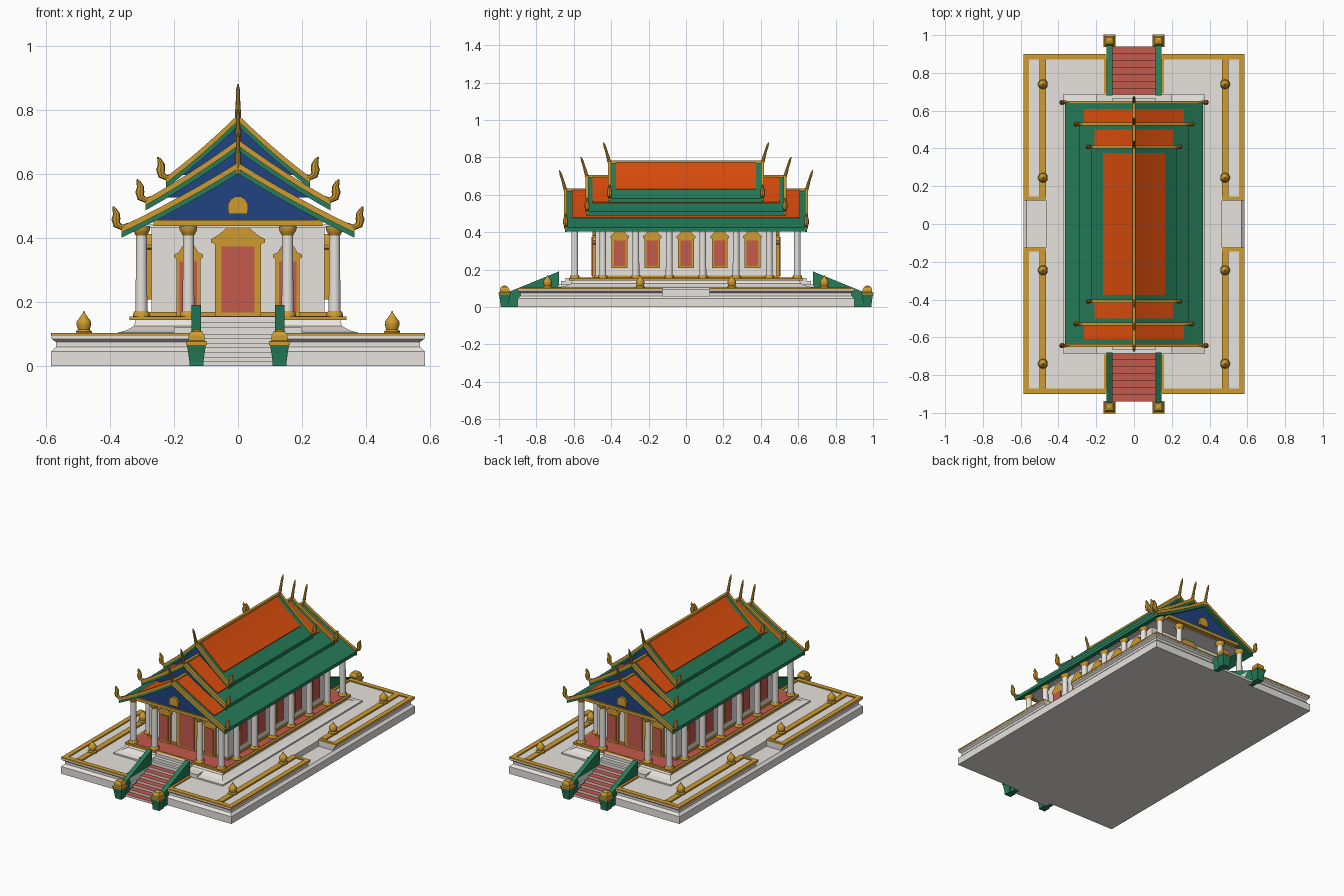
import bpy, bmesh, math
from mathutils import Vector

cube = bpy.data.objects.get("Cube")
if cube:
    bpy.data.objects.remove(cube)


def material(name, rgb):
    m = bpy.data.materials.new(name)
    m.use_nodes = True
    m.diffuse_color = (*rgb, 1)
    m.node_tree.nodes["Principled BSDF"].inputs["Base Color"].default_value = (*rgb, 1)
    return m


WHITE = material("white plaster", (0.8, 0.77, 0.73))
GOLD = material("gold", (0.62, 0.33, 0.03))
GREEN = material("green tile", (0.018, 0.2, 0.1))
ORANGE = material("orange tile", (0.72, 0.075, 0.004))
BLUE = material("gable blue", (0.015, 0.055, 0.22))
RED = material("red", (0.55, 0.1, 0.075))


def loft(bm, rings):
    """Skin closed rings of points and cap both ends."""
    vs = [[bm.verts.new(p) for p in r] for r in rings]
    n = len(vs[0])
    for a, b in zip(vs, vs[1:]):
        for i in range(n):
            bm.faces.new((a[i], a[(i + 1) % n], b[(i + 1) % n], b[i]))
    bm.faces.new(vs[0][::-1])
    bm.faces.new(vs[-1])


def finish(name, bm, mat, top=None, mirror="", smooth=False):
    """Make the object; upward faces take the top material if there is one."""
    bmesh.ops.recalc_face_normals(bm, faces=bm.faces)
    me = bpy.data.meshes.new(name)
    if top:
        for f in bm.faces:
            f.material_index = int(f.normal.z > 0.9)
    bm.to_mesh(me)
    bm.free()
    for m in (mat, top):
        if m:
            me.materials.append(m)
    ob = bpy.data.objects.new(name, me)
    bpy.context.collection.objects.link(ob)
    if mirror:
        mod = ob.modifiers.new("mirror", "MIRROR")
        mod.use_axis = ["X" in mirror, "Y" in mirror, False]
        mod.use_mirror_merge = False
    bpy.context.view_layer.objects.active = ob
    if smooth:
        ob.select_set(True)
        bpy.ops.object.shade_smooth_by_angle(angle=math.radians(40))
        ob.select_set(False)
    return ob


def rect(x0, x1, y0, y1, z):
    return [(x0, y0, z), (x1, y0, z), (x1, y1, z), (x0, y1, z)]


def boxes(name, mat, items, **kw):
    bm = bmesh.new()
    for x0, x1, y0, y1, z0, z1 in items:
        loft(bm, [rect(x0, x1, y0, y1, z0), rect(x0, x1, y0, y1, z1)])
    return finish(name, bm, mat, **kw)


def tiers(name, mat, rings, **kw):
    bm = bmesh.new()
    loft(bm, [rect(-x, x, -y, y, z) for x, y, z in rings])
    return finish(name, bm, mat, **kw)


def lathe(name, mat, profile, places, seg=16, **kw):
    bm = bmesh.new()
    for px, py in places:
        loft(bm, [[(px + r * math.cos(math.tau * (i + 0.5) / seg),
                    py + r * math.sin(math.tau * (i + 0.5) / seg), z)
                   for i in range(seg)] for r, z in profile])
    return finish(name, bm, mat, smooth=seg > 4, **kw)


def tube(name, mat, path, **kw):
    """Tapering horn through (x, y, z, radius) points."""
    bm, rings = bmesh.new(), []
    pts = [Vector(p[:3]) for p in path]
    for i, p in enumerate(pts):
        q = (pts[min(i + 1, len(pts) - 1)] - pts[max(i - 1, 0)]).to_track_quat("Z", "Y")
        rings.append([p + q @ Vector((math.cos(a), math.sin(a), 0)) * path[i][3]
                      for a in (math.tau * k / 8 for k in range(8))])
    loft(bm, rings)
    return finish(name, bm, mat, smooth=True, **kw)


def prism(name, mat, outline, a, b, axis="Y", **kw):
    """Extrude an outline (u, z) along the axis from a to b."""
    bm = bmesh.new()
    put = (lambda u, z, d: (u, d, z)) if axis == "Y" else (lambda u, z, d: (d, u, z))
    loft(bm, [[put(u, z, d) for u, z in outline] for d in (a, b)])
    return finish(name, bm, mat, **kw)


# Platform with moulded edge, cut for the stairs and the side recesses
platform = tiers("platform", WHITE, [
    (0.585, 0.9, 0), (0.585, 0.9, 0.045), (0.577, 0.892, 0.052), (0.57, 0.885, 0.06),
    (0.57, 0.885, 0.075), (0.583, 0.898, 0.085), (0.583, 0.898, 0.096)])
cutter = boxes("platform_cutter", WHITE, [
    (-0.115, 0.115, -1, -0.68, 0.004, 0.2), (-0.115, 0.115, 0.68, 1, 0.004, 0.2),
    (-0.7, -0.465, -0.125, 0.125, 0.06, 0.2), (0.465, 0.7, -0.125, 0.125, 0.06, 0.2)])
cutter.hide_render = True
cut = platform.modifiers.new("cut", "BOOLEAN")
cut.operation, cut.solver, cut.object = "DIFFERENCE", "EXACT", cutter
bpy.context.view_layer.objects.active = platform
bpy.ops.object.modifier_apply(modifier="cut")
bpy.data.objects.remove(cutter)

boxes("platform_trim", GOLD, [
    (0.14, 0.585, 0.87, 0.9, 0.094, 0.103), (0.555, 0.585, 0.145, 0.87, 0.094, 0.103),
    (0.465, 0.5, 0.145, 0.87, 0.094, 0.105), (0.465, 0.585, 0.125, 0.145, 0.094, 0.103),
    (0.145, 0.16, 0.69, 0.87, 0.094, 0.103)], mirror="XY")
lathe("terrace_finials", GOLD, [
    (0.026, 0.1), (0.026, 0.108), (0.019, 0.114), (0.024, 0.13), (0.023, 0.14),
    (0.013, 0.152), (0.005, 0.163), (0.001, 0.172)],
    [(0.482, 0.74), (0.482, 0.245)], seg=12, mirror="XY")

# Stairs with sloping rails and end posts
STEPS = 7
rise, run = 0.1 / STEPS, 0.26 / STEPS
boxes("stairs", WHITE, [(-0.115, 0.115, 0.68, 0.94 - i * run, i * rise, (i + 1) * rise)
                        for i in range(STEPS)], top=RED, mirror="Y")
prism("stair_rail", GREEN, [(0.95, 0), (0.95, 0.08), (0.68, 0.19), (0.68, 0.08), (0.9, 0)],
      0.115, 0.145, axis="X", mirror="XY")
lathe("stair_post", GREEN, [(0.031, 0), (0.031, 0.012), (0.036, 0.04), (0.042, 0.066)],
      [(0.13, 0.97)], seg=4, mirror="XY")
lathe("stair_post_cap", GOLD, [(0.046, 0.066), (0.046, 0.076), (0.036, 0.08), (0.036, 0.095),
                               (0.025, 0.108), (0.006, 0.114)],
      [(0.13, 0.97)], seg=4, mirror="XY")

# Raised temple base
tiers("temple_base", WHITE, [
    (0.375, 0.685, 0.095), (0.375, 0.685, 0.105), (0.35, 0.65, 0.111), (0.325, 0.615, 0.125),
    (0.32, 0.605, 0.145)])
tiers("base_trim", GOLD, [(0.34, 0.625, 0.143), (0.34, 0.625, 0.155)])
boxes("temple_floor", RED, [(-0.325, 0.325, -0.61, 0.61, 0.15, 0.157)])
boxes("upper_steps", WHITE, [(-0.2, 0.2, 0.6, 0.685, 0.1, 0.12),
                             (-0.115, 0.115, 0.6, 0.668, 0.12, 0.138),
                             (-0.115, 0.115, 0.6, 0.645, 0.138, 0.155)], mirror="Y")

# Hall, ceiling and beams
boxes("hall_walls", WHITE, [(-0.27, 0.27, -0.485, 0.485, 0.155, 0.435)])
boxes("hall_plinth", GOLD, [(-0.278, 0.278, -0.493, 0.493, 0.155, 0.168)])
boxes("ceiling", WHITE, [(-0.3, 0.3, -0.6, 0.6, 0.432, 0.442)])
boxes("gable_beam", GOLD, [(-0.265, 0.265, 0.59, 0.632, 0.438, 0.457)], mirror="Y")

# Columns around the hall
places = [(0.302, y) for y in (0.09, 0.268, 0.445, 0.595)] + [(0.155, 0.595)]
lathe("columns", WHITE, [(0.019, 0.155), (0.017, 0.43)], places, mirror="XY")
lathe("column_bases", GOLD, [(0.027, 0.155), (0.027, 0.163), (0.021, 0.172)], places, mirror="XY")
lathe("column_capitals", GOLD, [(0.018, 0.408), (0.022, 0.415), (0.028, 0.426), (0.028, 0.436)],
      places, mirror="XY")


def opening(name, axis, u, wall, w, z0, z1, ztop, mirror):
    """Gold surround with a pointed crown, and a red panel."""
    half = [(w, z0), (w, z1), (w * 1.18, z1 + 0.004), (w * 1.18, z1 + 0.014),
            (w * 0.8, ztop - 0.02), (w * 0.5, ztop)]
    outline = [(u + a, z) for a, z in half] + [(u - a, z) for a, z in half[::-1]]
    prism(name + "_frame", GOLD, outline, wall - 0.005, wall + 0.015, axis, mirror=mirror)
    i = w * 0.72
    panel = [(u - i, z0 + 0.012), (u + i, z0 + 0.012), (u + i, z1 - 0.008), (u - i, z1 - 0.008)]
    prism(name + "_panel", RED, panel, wall + 0.012, wall + 0.019, axis, mirror=mirror)


for y in (0, 0.18, 0.355):
    opening("side_window", "X", y, 0.27, 0.042, 0.208, 0.365, 0.412, "XY" if y else "X")
opening("main_door", "Y", 0, 0.485, 0.072, 0.155, 0.382, 0.432, "Y")
opening("small_door", "Y", 0.155, 0.485, 0.038, 0.155, 0.335, 0.375, "XY")


# Three nested roofs: half width, half length, eave and ridge height, orange limits
def roof(name, w, length, eave, ridge, ox, oy, gable_z):
    def height(x):
        t = abs(x) / w
        return ridge - (ridge - eave) * (t + 0.13 * t * (1 - t))

    def band(x0, x1, low, high, n=6):
        xs = [x0 + (x1 - x0) * i / n for i in range(n + 1)]
        return ([(x, height(x) + high) for x in xs] +
                [(x, height(x) + low) for x in xs[::-1]])

    prism(name + "_slab", GREEN, band(-w, w, -0.02, 0, 12), -length, length)
    prism(name + "_tiles", ORANGE, band(0.006, ox, -0.002, 0.005), -oy, oy, mirror="X")
    boxes(name + "_ridge", GOLD, [(-0.008, 0.008, -length, length, ridge - 0.01, ridge + 0.009)])
    prism(name + "_bargeboard", GOLD, band(-w, w, -0.008, 0.011, 12), length - 0.004,
          length + 0.012, mirror="Y")
    prism(name + "_bargeboard_lining", GREEN, band(-w, w, -0.024, -0.006, 12), length - 0.004,
          length + 0.006, mirror="Y")
    # Blue gable wall
    gx = max(x / 200 * w for x in range(200) if height(x / 200 * w) - 0.012 > gable_z)
    wall = band(-gx, gx, 0, -0.012, 12)[:13] + [(gx, gable_z - 0.003), (-gx, gable_z - 0.003)]
    prism(name + "_gable", BLUE, wall, length - 0.04, length - 0.018, mirror="Y")
    # Ridge horn and curled eave horns
    e = length + 0.004
    tube(name + "_ridge_horn", GOLD, [
        (0, e - 0.004, ridge - 0.02, 0.009), (0, e + 0.006, ridge + 0.02, 0.009),
        (0, e + 0.016, ridge + 0.055, 0.007), (0, e + 0.026, ridge + 0.085, 0.007),
        (0, e + 0.033, ridge + 0.106, 0.002)], mirror="Y")
    tube(name + "_eave_horn", GOLD, [
        (w - 0.025, e, eave + 0.018, 0.006), (w - 0.003, e, eave + 0.008, 0.009),
        (w + 0.014, e, eave + 0.017, 0.012), (w + 0.017, e, eave + 0.034, 0.014),
        (w + 0.015, e, eave + 0.05, 0.011), (w + 0.021, e, eave + 0.064, 0.007),
        (w + 0.026, e, eave + 0.074, 0.002)], mirror="XY")


roof("lower_roof", 0.365, 0.64, 0.425, 0.625, 0.265, 0.61, 0.457)
roof("middle_roof", 0.29, 0.525, 0.51, 0.697, 0.21, 0.5, 0.53)
roof("upper_roof", 0.225, 0.405, 0.58, 0.775, 0.165, 0.375, 0.6)

# Gable medallion
prism("gable_medallion", GOLD, [(-0.03, 0.475), (0.03, 0.475), (0.032, 0.505), (0.022, 0.522),
                                (0.008, 0.53), (-0.008, 0.53), (-0.022, 0.522), (-0.032, 0.505)],
      0.615, 0.634, mirror="Y")
